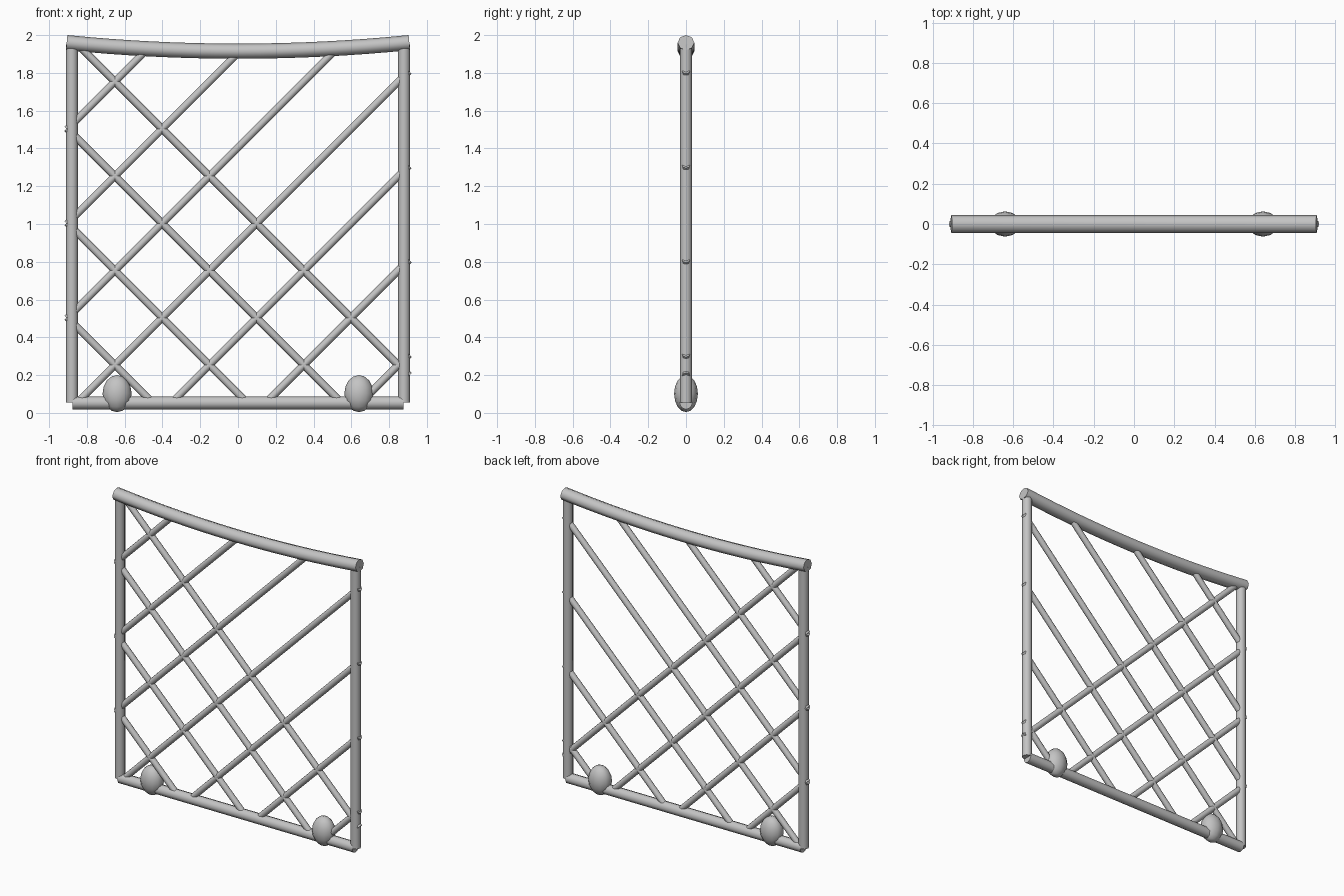
import bpy, bmesh, math
from mathutils import Vector

if "Cube" in bpy.data.objects:
    bpy.data.objects.remove(bpy.data.objects["Cube"])

grey = bpy.data.materials.new("light_grey_metal")
grey.diffuse_color = (0.55, 0.55, 0.55, 1)
grey.use_nodes = True
grey.node_tree.nodes["Principled BSDF"].inputs["Base Color"].default_value = grey.diffuse_color


def finish(name, bm):
    """Turn a bmesh into a smooth-shaded grey object."""
    bmesh.ops.recalc_face_normals(bm, faces=bm.faces)
    me = bpy.data.meshes.new(name)
    bm.to_mesh(me)
    bm.free()
    me.materials.append(grey)
    ob = bpy.data.objects.new(name, me)
    bpy.context.collection.objects.link(ob)
    bpy.ops.object.select_all(action='DESELECT')
    bpy.context.view_layer.objects.active = ob
    ob.select_set(True)
    bpy.ops.object.shade_smooth_by_angle(angle=math.radians(62))
    return ob


def tube(name, path, ry, rn, sides):
    """Capped tube along (x, z) points in the y = 0 plane."""
    bm = bmesh.new()
    pts = [Vector((x, 0, z)) for x, z in path]
    rings = []
    for i, p in enumerate(pts):
        t = (pts[min(i + 1, len(pts) - 1)] - pts[max(i - 1, 0)]).normalized()
        n = Vector((-t.z, 0, t.x))
        ring = []
        for k in range(sides):
            a = 2 * math.pi * k / sides
            ring.append(bm.verts.new(p + Vector((0, ry * math.cos(a), 0)) + n * rn * math.sin(a)))
        rings.append(ring)
    for a, b in zip(rings, rings[1:]):
        for k in range(sides):
            j = (k + 1) % sides
            bm.faces.new((a[k], a[j], b[j], b[k]))
    bm.faces.new(rings[0])
    bm.faces.new(rings[-1])
    return finish(name, bm)


def rail_z(x):
    """Height of the sagging top rail."""
    return 1.915 + 0.045 * (x / 0.905) ** 2


# Frame: two posts, straight bottom rail, sagging top rail
for side, s in (("left", -1), ("right", 1)):
    tube(side + "_post", [(s * 0.879, 0.055), (s * 0.879, 1.95)], 0.032, 0.032, 8)
tube("bottom_rail", [(-0.876, 0.053), (0.876, 0.053)], 0.035, 0.035, 8)
xs = [-0.907 + 1.814 * i / 16 for i in range(17)]
tube("top_rail", [(x, rail_z(x)) for x in xs], 0.044, 0.040, 8)


# Diagonal lattice: z = slope * x + offset, clipped to the frame
def lattice(name, slope, offsets):
    for i, c in enumerate(offsets):
        inside = [x / 1000 for x in range(-905, 906)
                  if 0.055 <= slope * x / 1000 + c <= rail_z(x / 1000) + 0.005]
        ends = [(x, slope * x + c) for x in (inside[0], inside[-1])]
        tube(f"{name}_{i + 1}", ends, 0.02, 0.02, 8)


lattice("rising_bar", 1, [2.405 - 0.5 * i for i in range(7)])
lattice("falling_bar", -1, [1.102 - 0.5 * i for i in range(4)])

# Two oval feet on the bottom rail
for side, s in (("left", -1), ("right", 1)):
    bm = bmesh.new()
    bmesh.ops.create_uvsphere(bm, u_segments=12, v_segments=8, radius=1)
    for v in bm.verts:
        v.co = Vector((s * 0.64 + v.co.x * 0.077, v.co.y * 0.063, 0.102 + v.co.z * 0.098))
    finish(side + "_foot", bm)
